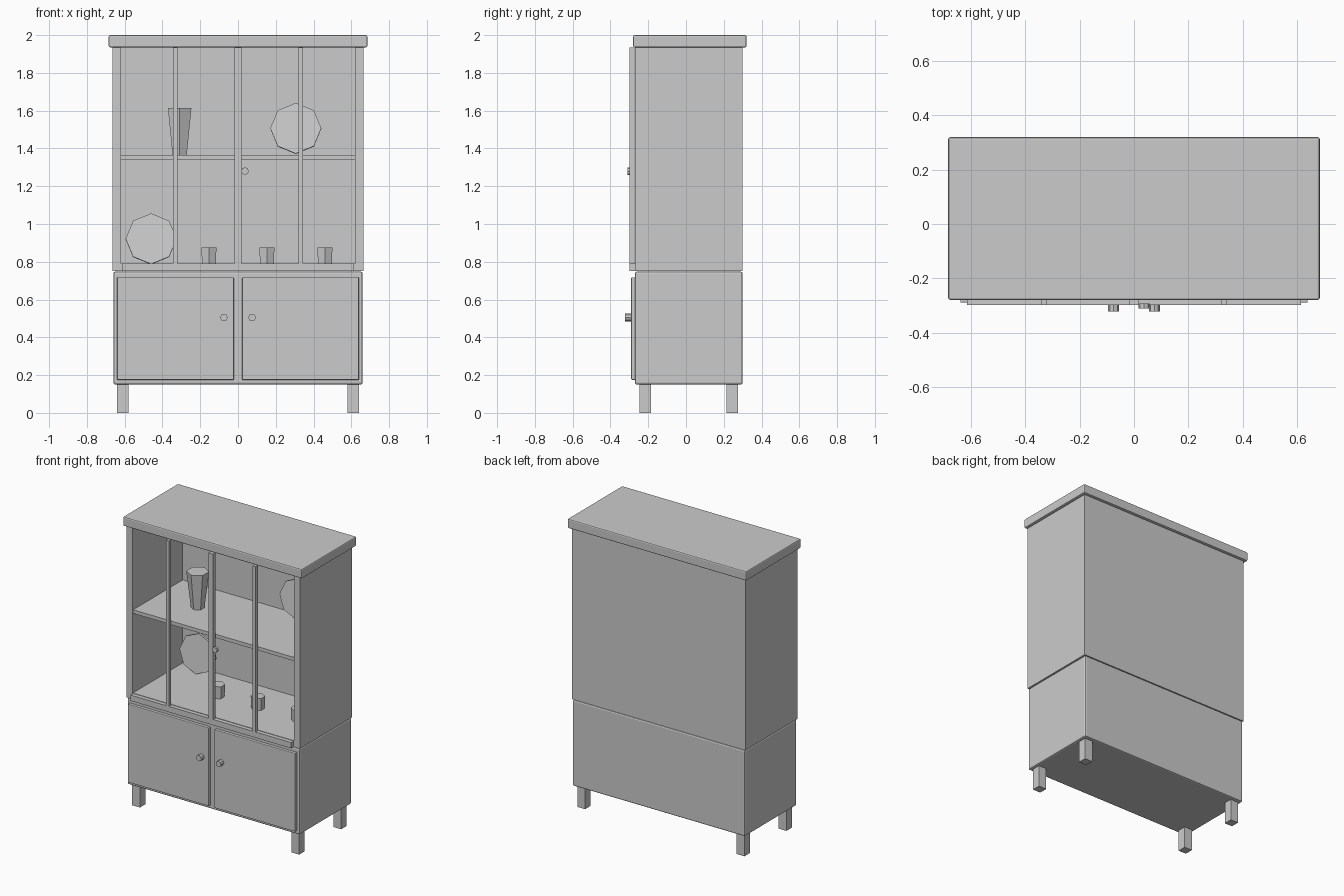
import bpy, bmesh, math

if "Cube" in bpy.data.objects:
    bpy.data.objects.remove(bpy.data.objects["Cube"])


def finish(bm, name, bevel=0):
    bmesh.ops.recalc_face_normals(bm, faces=bm.faces)
    me = bpy.data.meshes.new(name)
    bm.to_mesh(me)
    bm.free()
    ob = bpy.data.objects.new(name, me)
    bpy.context.collection.objects.link(ob)
    if bevel:
        mod = ob.modifiers.new("bevel", 'BEVEL')
        mod.width = bevel
        mod.segments = 2
    return ob


def box(name, x, y, z, bevel=0):
    """Box from (min, max) pairs."""
    bm = bmesh.new()
    bmesh.ops.create_cube(bm, size=1)
    for v in bm.verts:
        v.co = [r[0] + (c + 0.5) * (r[1] - r[0]) for c, r in zip(v.co, (x, y, z))]
    return finish(bm, name, bevel)


def prism(name, loc, r1, r2, depth, sides, rot=(0, 0, 0)):
    """Low-poly cone or cylinder centred on loc."""
    bm = bmesh.new()
    bmesh.ops.create_cone(bm, cap_ends=True, segments=sides, radius1=r1, radius2=r2, depth=depth)
    # put a vertex on the local y axis
    a = max(bm.verts, key=lambda v: v.co.y).co
    turn = math.atan2(a.x, a.y)
    for v in bm.verts:
        x, y = v.co.x, v.co.y
        v.co.x = x * math.cos(turn) - y * math.sin(turn)
        v.co.y = x * math.sin(turn) + y * math.cos(turn)
    ob = finish(bm, name)
    ob.location = loc
    ob.rotation_euler = rot
    return ob


# Lower cupboard and top slab
box("lower_cabinet", (-0.66, 0.66), (-0.27, 0.30), (0.15, 0.748), 0.01)
box("top_slab", (-0.685, 0.685), (-0.28, 0.32), (1.935, 2.0), 0.008)

# Legs, cupboard doors and their knobs
for s, side in ((-1, "left"), (1, "right")):
    xs = sorted((s * 0.58, s * 0.64))
    box(f"front_leg_{side}", xs, (-0.245, -0.185), (0, 0.16))
    box(f"back_leg_{side}", xs, (0.215, 0.275), (0, 0.16))
    box(f"cupboard_door_{side}", sorted((s * 0.022, s * 0.64)), (-0.29, -0.265), (0.175, 0.718), 0.004)
    prism(f"cupboard_knob_{side}", (s * 0.075, -0.305, 0.505), 0.02, 0.02, 0.035, 8, (math.pi / 2, 0, 0))

# Upper case: U-shaped plan of sides and back
plan = [(-0.665, -0.27), (-0.62, -0.27), (-0.62, 0.28), (0.62, 0.28),
        (0.62, -0.27), (0.665, -0.27), (0.665, 0.30), (-0.665, 0.30)]
bm = bmesh.new()
face = bm.faces.new([bm.verts.new((x, y, 0.75)) for x, y in plan])
ext = bmesh.ops.extrude_face_region(bm, geom=[face])["geom"]
for v in ext:
    if isinstance(v, bmesh.types.BMVert):
        v.co.z = 1.936
finish(bm, "upper_case")

# Shelves
box("case_floor", (-0.62, 0.62), (-0.265, 0.28), (0.75, 0.79))
box("middle_shelf", (-0.62, 0.62), (-0.262, 0.28), (1.34, 1.365))

# Display door bars and knob
box("bottom_rail", (-0.615, 0.615), (-0.298, -0.27), (0.75, 0.79))
for name, x, w in (("left_bar", -0.332, 0.011), ("centre_bar", 0, 0.018), ("right_bar", 0.332, 0.011)):
    box(name, (x - w, x + w), (-0.298, -0.272), (0.75, 1.934))
prism("display_knob", (0.037, -0.302, 1.28), 0.02, 0.02, 0.018, 8, (math.pi / 2, 0, 0))

# Crockery
prism("vase", (-0.309, 0, 1.49), 0.043, 0.072, 0.25, 6)
for i, x in enumerate((-0.154, 0.153, 0.46)):
    prism(f"cup_{i + 1}", (x, 0, 0.833), 0.042, 0.046, 0.085, 6)
for name, x, z in (("lower_plate", -0.46, 0.921), ("upper_plate", 0.306, 1.506)):
    prism(name, (x, 0.22, z), 0.135, 0.135, 0.02, 8, (math.pi / 2 - 0.12, 0, 0))
